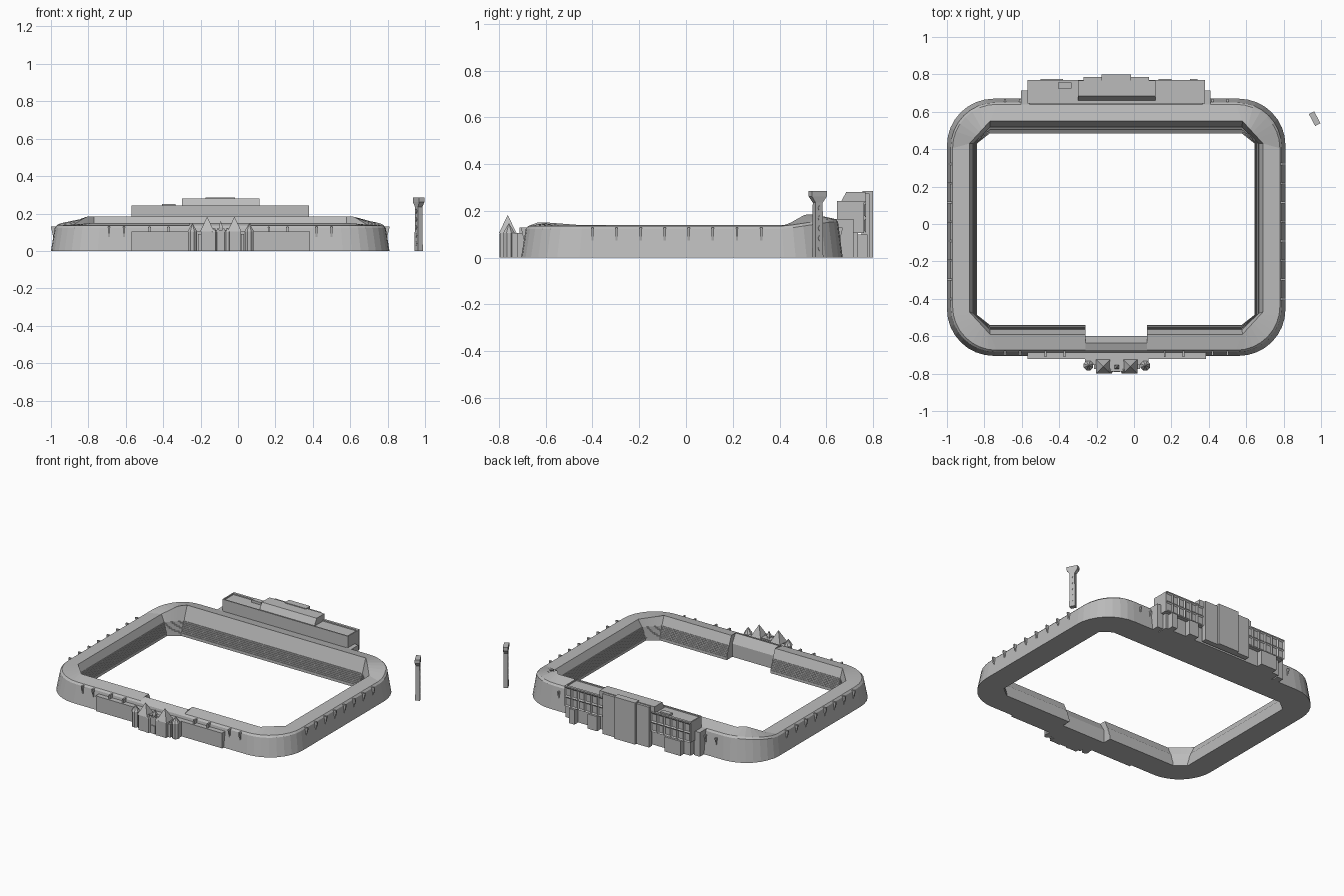
import bpy, bmesh, math
from mathutils import Matrix, Vector

cube = bpy.data.objects.get("Cube")
if cube:
    bpy.data.objects.remove(cube)

stone = bpy.data.materials.new("stone_grey")
stone.use_nodes = True
GREY = (0.5, 0.5, 0.5, 1)
stone.diffuse_color = GREY
stone.node_tree.nodes["Principled BSDF"].inputs["Base Color"].default_value = GREY


def finish(name, bm, recalc=True):
    if recalc:
        bmesh.ops.recalc_face_normals(bm, faces=bm.faces)
    mesh = bpy.data.meshes.new(name)
    bm.to_mesh(mesh)
    bm.free()
    mesh.materials.append(stone)
    ob = bpy.data.objects.new(name, mesh)
    bpy.context.collection.objects.link(ob)
    return ob


def loft(name, loops, closed=False):
    """Skin between loops of equal length; cap the ends or close the ring."""
    bm = bmesh.new()
    rows = [[bm.verts.new(p) for p in lp] for lp in loops]
    n = len(rows[0])
    pairs = list(zip(rows, rows[1:])) + ([(rows[-1], rows[0])] if closed else [])
    for a, b in pairs:
        for i in range(n):
            j = (i + 1) % n
            bm.faces.new((a[i], a[j], b[j], b[i]))
    if not closed:
        bm.faces.new(rows[0])
        bm.faces.new(rows[-1])
    bmesh.ops.remove_doubles(bm, verts=bm.verts, dist=0.00001)
    return finish(name, bm)


def rect(x0, x1, y0, y1, z):
    return [(x0, y0, z), (x1, y0, z), (x1, y1, z), (x0, y1, z)]


def box(name, x0, x1, y0, y1, z0, z1):
    return loft(name, [rect(x0, x1, y0, y1, z0), rect(x0, x1, y0, y1, z1)])


def spire(name, x, y, r, z_wall, z_tip, sides):
    """Turret with straight walls and a pointed roof."""
    bm = bmesh.new()
    for rad, tip, z0, z1 in ((r, r, 0, z_wall), (r * 1.15, 0, z_wall, z_tip)):
        bmesh.ops.create_cone(
            bm, cap_ends=True, segments=sides, radius1=rad, radius2=tip, depth=z1 - z0,
            matrix=Matrix.Translation((x, y, (z0 + z1) / 2)) @ Matrix.Rotation(math.pi / sides, 4, 'Z'))
    return finish(name, bm)


def clamp(v):
    return max(0, min(1, v))


def mix(a, b, f):
    return [p + (q - p) * f for p, q in zip(a, b)]


# Stadium ring: rounded outside, chamfered inside, gap in the front stand
ARC = 8
GATE = (-0.26, 0.07)


def ring_loop(bounds, corner, rounded, height, gate_y=None):
    x0, x1, y0, y1 = bounds
    cx, cy = corner
    pts = []
    for k, (sx, sy) in enumerate(((1, -1), (1, 1), (-1, 1), (-1, -1))):
        for i in range(ARC + 1):
            t = i / ARC
            u, v = (math.sin(t * math.pi / 2), math.cos(t * math.pi / 2)) if rounded else (t, 1 - t)
            if k % 2:
                u, v = v, u
            x = x1 - cx + cx * u if sx > 0 else x0 + cx - cx * u
            y = y1 - cy + cy * v if sy > 0 else y0 + cy - cy * v
            pts.append((x, y))
    inner = gate_y if gate_y is not None else y0
    pts += [(GATE[0], y0), (GATE[0], inner), (GATE[1], inner), (GATE[1], y0)]
    return [(x, y, height(x, y)) for x, y in pts]


def outer(inset, height):
    return ring_loop((-1 + inset, 0.81 - inset, -0.705 + inset, 0.67 - inset),
                     (0.25 - inset / 2,) * 2, True, height)


def rim(x, y):
    return 0.135 + 0.03 * clamp((y - 0.42) / 0.2)


def roof_edge(x, y):
    return 0.14 + 0.045 * clamp((y - 0.43) / 0.08) + 0.01 * clamp((-0.46 - y) / 0.13)


EDGE = (-0.88, 0.69, -0.59, 0.55)
FIELD = (-0.84, 0.645, -0.54, 0.485)


def stand(f, z):
    return ring_loop(mix(EDGE, FIELD, f), mix((0.11, 0.12), (0.07, 0.055), f), False,
                     lambda x, y: z, -0.60)


loops = [outer(0, lambda x, y: 0),
         outer(0.02, lambda x, y: rim(x, y) - 0.012),
         outer(0.03, rim),
         ring_loop(EDGE, (0.11, 0.12), False, roof_edge, -0.635)]
STEPS = 8
for s in range(STEPS):
    f = 0.5 + 0.5 * s / STEPS
    z = 0.09 - 0.08 * s / STEPS
    loops += [stand(f, z), stand(f + 0.5 / STEPS, z)]
loops.append(stand(1, 0))
loft("stadium_ring", loops, closed=True)

# Bracket fins on the outer walls
def fin(name, x, y, nx, ny):
    tx, ty = -ny * 0.005, nx * 0.005
    tri = ((0.001, 0.13), (0.001, 0.122), (0.013, 0.07), (0.04, 0.13))
    sides = [[(x - nx * d + tx * s, y - ny * d + ty * s, z) for d, z in tri] for s in (-1, 1)]
    loft(name, sides)


for i in range(8):
    y = -0.4 + i * 0.103
    fin("right_side_fin", -1, y, -1, 0)
    fin("left_side_fin", 0.81, y, 1, 0)
for x in (-0.69, -0.61, 0.42, 0.5):
    fin("front_fin", x, -0.705, 0, -1)
    fin("back_fin", x, 0.67, 0, 1)

# Front wall panels with a coping and small brackets
for x0, x1 in ((-0.57, -0.25), (0.07, 0.385)):
    box("front_panel", x0, x1, -0.72, -0.65, 0, 0.098)
    box("front_coping", x0, x1, -0.723, -0.65, 0.098, 0.105)
    for f in (0.3, 0.62):
        x = x0 + (x1 - x0) * f
        box("front_bracket", x - 0.005, x + 0.005, -0.712, -0.67, 0.105, 0.13)

# Gatehouse, mirrored about its own centre line
GX = -0.092
box("gate_hall", GX - 0.17, GX + 0.17, -0.755, -0.68, 0, 0.105)
box("gate_porch", GX - 0.04, GX + 0.04, -0.785, -0.74, 0, 0.1)
box("gate_door", GX - 0.018, GX + 0.018, -0.79, -0.78, 0, 0.055)
box("gate_parapet", GX - 0.045, GX + 0.045, -0.788, -0.735, 0.1, 0.112)
spire("gate_finial", GX, -0.765, 0.014, 0.125, 0.16, 4)
for s in (-1, 1):
    spire("gate_tower", GX + s * 0.073, -0.762, 0.046, 0.105, 0.183, 4)
    spire("gate_corner_turret", GX + s * 0.152, -0.757, 0.024, 0.105, 0.148, 8)
    spire("gate_porch_turret", GX + s * 0.036, -0.783, 0.016, 0.1, 0.125, 6)
    box("gate_buttress", GX + s * 0.115 - 0.008, GX + s * 0.115 + 0.008, -0.775, -0.74, 0, 0.09)
    for o in (0.015, 0.033):
        box("gate_merlon", GX + s * o - 0.005, GX + s * o + 0.005, -0.788, -0.778, 0.112, 0.12)

# Main building behind the back stand
box("building_base", -0.55, 0.36, 0.62, 0.735, 0, 0.11)
box("building_upper", -0.57, 0.38, 0.645, 0.761, 0.105, 0.235)
for y0, y1 in ((0.645, 0.653), (0.753, 0.77)):
    box("roof_parapet", -0.57, 0.38, y0, y1, 0.235, 0.243)
for x in (-0.57, 0.372):
    box("roof_parapet_end", x, x + 0.008, 0.645, 0.77, 0.235, 0.243)
loft("penthouse", [rect(-0.3, 0.115, 0.66, 0.768, 0.235), rect(-0.3, 0.115, 0.685, 0.768, 0.28)])
box("penthouse_back", -0.27, 0.08, 0.75, 0.785, 0, 0.275)
box("stair_tower", -0.175, -0.015, 0.755, 0.8, 0, 0.285)
box("roof_hut", -0.405, -0.335, 0.725, 0.757, 0.235, 0.252)
for x in (-0.605, 0.365):
    box("end_pier", x, x + 0.045, 0.63, 0.715, 0, 0.165)
for x0, x1 in ((-0.5, -0.38), (0.13, 0.2), (0.3, 0.34)):
    box("ground_annex", x0, x1, 0.72, 0.775, 0, 0.1)


# Recessed window bands on the back wings
def window_band(name, x0, x1, y, z0, z1, cols, rows):
    bm = bmesh.new()
    bmesh.ops.create_grid(bm, x_segments=cols, y_segments=rows, size=0.5)
    for v in bm.verts:
        v.co = Vector((x1 - (v.co.x + 0.5) * (x1 - x0), y, z0 + (v.co.y + 0.5) * (z1 - z0)))
    bm.normal_update()
    rim_edges = [e for e in bm.edges if e.is_boundary]
    bmesh.ops.inset_individual(bm, faces=list(bm.faces), thickness=0.012, depth=-0.007)
    new = bmesh.ops.extrude_edge_only(bm, edges=rim_edges)["geom"]
    bmesh.ops.translate(bm, vec=(0, -0.01, 0),
                        verts=[g for g in new if isinstance(g, bmesh.types.BMVert)])
    finish(name, bm)


window_band("window_band_right", -0.57, -0.27, 0.77, 0.105, 0.235, 6, 2)
window_band("window_band_left", 0.08, 0.38, 0.77, 0.105, 0.235, 6, 2)

# Free-standing tower with a flared head
parts = []
sections = ((0.019, 0.015, 0), (0.017, 0.013, 0.235), (0.036, 0.016, 0.262), (0.036, 0.016, 0.285))
parts.append(loft("pylon", [rect(-a, a, -b, b, z) for a, b, z in sections]))
for i in range(5):
    z = 0.04 + i * 0.043
    diamond = ((-0.007, 0), (0, -0.011), (0.007, 0), (0, 0.011))
    parts.append(loft("pylon_diamond", [[(a, y, z + b) for a, b in diamond] for y in (-0.016, 0.016)]))
for ob in parts:
    ob.matrix_world = Matrix.Translation((0.966, 0.563, 0)) @ Matrix.Rotation(math.radians(-62), 4, 'Z')
